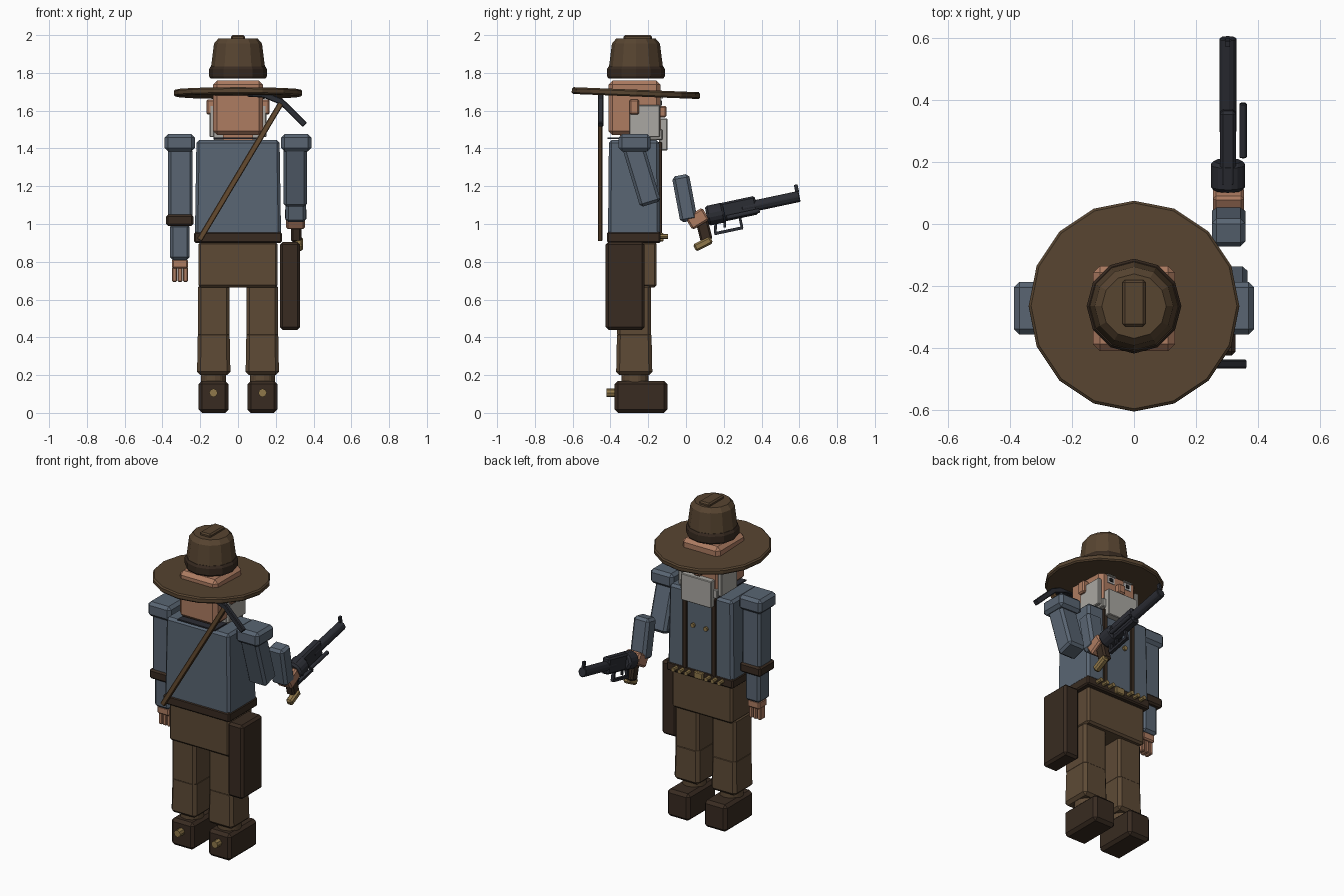
import bpy, math
from mathutils import Vector, Matrix

if "Cube" in bpy.data.objects:
    bpy.data.objects.remove(bpy.data.objects["Cube"])

def mat(name, r, g, b):
    m = bpy.data.materials.new(name)
    m.diffuse_color = (r, g, b, 1)
    m.use_nodes = True
    m.node_tree.nodes["Principled BSDF"].inputs["Base Color"].default_value = m.diffuse_color
    return m

SKIN = mat("skin", .42, .20, .12)
BLUE = mat("slate_cloth", .10, .13, .17)
BROWN = mat("brown_cloth", .11, .068, .036)
HAT = mat("hat_felt", .095, .058, .03)
DARK = mat("dark_leather", .04, .024, .015)
STEEL = mat("steel", .024, .026, .034)
GREY = mat("beard_grey", .40, .39, .36)
WOOD = mat("wood", .13, .07, .03)
GOLD = mat("brass", .28, .19, .07)
WHITE = mat("eye_white", .7, .7, .7)
BLACK = mat("pupil_black", .01, .01, .01)
CY = -.27  # body centre depth

def bevel(o, w):
    if w:
        m = o.modifiers.new("bevel", 'BEVEL')
        m.width, m.segments = w, 1

def finish(o, name, m, bev):
    o.name = name
    o.data.materials.append(m)
    bevel(o, bev)
    return o

def box(name, x, y, z, m, bev=.015, top=1.0):
    """Box from ranges; top scales the upper face."""
    bpy.ops.mesh.primitive_cube_add(size=1)
    o = bpy.context.object
    for v in o.data.vertices:
        if v.co.z > 0:
            v.co.x *= top
            v.co.y *= top
        v.co = (v.co.x * (x[1] - x[0]), v.co.y * (y[1] - y[0]), v.co.z * (z[1] - z[0]))
    o.location = [(r[0] + r[1]) / 2 for r in (x, y, z)]
    return finish(o, name, m, bev)

def bar(name, a, b, w, t, m, bev=.01, ref=(1, 0, 0), sides=0):
    """Box or prism running from a to b; w is the size along ref, t across."""
    a, b, X = Vector(a), Vector(b), Vector(ref)
    Z = (b - a).normalized()
    Y = Z.cross(X)
    if sides:
        bpy.ops.mesh.primitive_cylinder_add(vertices=sides, radius=.5, depth=1)
    else:
        bpy.ops.mesh.primitive_cube_add(size=1)
    o = bpy.context.object
    for v in o.data.vertices:
        v.co = (v.co.x * w, v.co.y * t, v.co.z * (b - a).length)
    o.matrix_world = Matrix.Translation((a + b) / 2) @ Matrix((X, Y, Z)).transposed().to_4x4()
    return finish(o, name, m, bev)

def lathe(name, profile, n, loc, m):
    """Closed faceted solid from (radius, z) rings."""
    vs = [(r * math.sin(2 * math.pi * i / n), r * math.cos(2 * math.pi * i / n), z)
          for r, z in profile for i in range(n)]
    fs = [(k * n + i, k * n + n + i, k * n + n + (i + 1) % n, k * n + (i + 1) % n)
          for k in range(len(profile) - 1) for i in range(n)]
    last = (len(profile) - 1) * n
    fs += [tuple(range(n)), tuple(range(last + n - 1, last - 1, -1))]
    me = bpy.data.meshes.new(name)
    me.from_pydata(vs, [], fs)
    o = bpy.data.objects.new(name, me)
    bpy.context.collection.objects.link(o)
    o.location = loc
    return finish(o, name, m, 0)

def side(s, a, b):
    return tuple(sorted((s * a, s * b)))

# Hat: tilted brim, band, tapered crown, ridge
brim = lathe("hat_brim", [(.332, -.018), (.34, -.01), (.34, .01), (.332, .018)], 16, (0, -.265, 1.693), HAT)
brim.rotation_euler.x = math.radians(-2.3)
lathe("hat_band", [(.145, 1.77), (.153, 1.782), (.153, 1.82), (.145, 1.835)], 12, (0, -.265, 0), DARK)
lathe("hat_crown", [(.14, 1.775), (.143, 1.83), (.127, 1.955), (.104, 1.982)], 12, (0, -.265, 0), HAT)
box("hat_ridge", (-.037, .037), (-.33, -.18), (1.965, 2), HAT, .008)

# Head and face
box("head", (-.132, .132), (-.41, -.135), (1.47, 1.76), SKIN, .022)
box("neck", (-.08, .08), (-.35, -.19), (1.42, 1.48), SKIN, 0)
box("nose", (-.025, .025), (-.145, -.102), (1.565, 1.625), SKIN, .008)
box("chin_beard", (-.105, .105), (-.142, -.098), (1.39, 1.558), GREY, .004)
box("jaw_beard", (-.13, .13), (-.3, -.125), (1.445, 1.5), GREY, .004)
for s in (-1, 1):
    box("side_whisker", side(s, .125, .15), (-.3, -.138), (1.46, 1.63), GREY, .004)
    box("ear", side(s, .125, .168), (-.3, -.248), (1.58, 1.66), SKIN, .008)
    box("eye", side(s, .035, .085), (-.14, -.13), (1.62, 1.66), WHITE, 0)
    box("pupil", side(s, .048, .072), (-.137, -.126), (1.63, 1.652), BLACK, 0)
    box("eyebrow", side(s, .03, .09), (-.14, -.122), (1.665, 1.682), GREY, 0)

# Torso, belt and trousers seat
box("torso", (-.228, .228), (-.413, -.137), (.94, 1.445), BLUE, .015, .965)
box("collar", (-.13, .13), (-.415, -.13), (1.45, 1.458), STEEL, 0)
box("belt", (-.232, .232), (-.418, -.134), (.9, .958), DARK, .008)
box("trouser_seat", (-.21, .21), (-.39, -.155), (.665, .905), BROWN, .012)
box("belt_buckle", (-.032, .032), (-.14, -.118), (.908, .952), GOLD, .005)
for s in (-1, 1):
    box("suspender", side(s, .087, .115), (-.15, -.128), (.95, 1.435), DARK, .003)
    bar("shirt_button", (s * .045, -.15, 1.232), (s * .045, -.126, 1.232), .028, .028, GOLD, 0, sides=8)
    for i in range(3):
        x = s * (.07 + .045 * i)
        bar("cartridge", (x, -.145, .934), (x, -.096, .934), .026, .026, GOLD, 0, sides=8)

# Legs, boots and spurs
for s in (-1, 1):
    box("thigh", side(s, .045, .212), (-.365, -.185), (.4, .68), BROWN)
    box("shin", side(s, .04, .217), (-.37, -.178), (.2, .43), BROWN, .018, .95)
    bar("ankle", (s * .13, CY, .15), (s * .13, CY, .21), .14, .15, BROWN, .008, sides=10)
    box("boot", side(s, .05, .208), (-.378, -.098), (0, .17), DARK, .018)
    bar("spur", (s * .13, -.42, .106), (s * .13, -.37, .106), .045, .045, GOLD, 0, sides=8)

# Shoulders on both sides
for s in (-1, 1):
    box("shoulder", side(s, .228, .388), (-.357, -.187), (1.385, 1.476), BLUE, .018)

# Hanging arm
box("hanging_upper_arm", (-.37, -.24), (-.335, -.205), (1.03, 1.4), BLUE)
box("arm_band", (-.38, -.236), (-.345, -.195), (.99, 1.05), DARK, .01)
box("hanging_forearm", (-.36, -.256), (-.325, -.215), (.81, 1.0), BLUE)
box("hanging_hand", (-.35, -.265), (-.31, -.23), (.765, .815), SKIN, .008)
for i in range(3):
    x = -.336 + i * .029
    box("finger", (x - .0125, x + .0125), (-.295, -.245), (.693, .775), SKIN, .005)

# Raised arm, with the forearm held forward
bar("raised_upper_arm", (.303, -.283, 1.42), (.303, -.187, 1.105), .125, .115, BLUE, .015)
bar("raised_forearm", (.305, -.03, 1.258), (.305, .016, 1.015), .108, .092, BLUE, .016)
bar("raised_hand", (.305, .015, 1.0), (.305, .105, 1.055), .1, .075, SKIN, .01)

# Revolver
GX = .303
def gun(t, up=0, x=GX):
    """Point t along the barrel line, offset upward from it."""
    a = math.radians(12)
    return (x, .1 + t * math.cos(a) - up * math.sin(a), 1.04 + t * math.sin(a) + up * math.cos(a))
bar("gun_cylinder", gun(.01), gun(.105), .12, .115, STEEL, .012, sides=8)
bar("gun_frame", gun(.03, .002), gun(.28, .002), .052, .1, STEEL, .01)
bar("gun_barrel", gun(.2), gun(.512), .058, .062, STEEL, .004, sides=8)
bar("gun_side_rod", gun(.11, -.03, .352), gun(.29, -.03, .352), .026, .026, STEEL, .003, sides=8)
bar("gun_sight", gun(.505, .02), gun(.505, .065), .014, .02, STEEL, 0)
bar("trigger_guard_back", gun(.05, -.04), gun(.035, -.1), .02, .014, STEEL, 0)
bar("trigger_guard_base", gun(.03, -.1), gun(.185, -.1), .02, .016, STEEL, 0)
bar("trigger_guard_front", gun(.18, -.1), gun(.18, -.04), .02, .014, STEEL, 0)
bar("gun_trigger", gun(.1, -.04), gun(.09, -.08), .012, .012, STEEL, 0)
bar("gun_grip", (GX + .005, .075, 1.05), (GX + .005, .11, .91), .055, .065, DARK, .01)
bar("gun_grip_cap", (GX + .02, .045, .872), (GX + .02, .135, .918), .042, .042, GOLD, .01)

# Holster
box("holster", (.222, .328), (-.425, -.22), (.44, .905), DARK, .014)

# Pickaxe across the back
PY = (0, 1, 0)
bar("pick_handle", (-.205, -.455, .915), (.228, -.455, 1.64), .024, .03, WOOD, .004, PY)
for a, b in (((.05, 1.69), (.14, 1.685)), ((.13, 1.688), (.235, 1.645)), ((.225, 1.652), (.355, 1.525))):
    bar("pick_head", (a[0], -.452, a[1]), (b[0], -.452, b[1]), .028, .032, STEEL, .004, PY)
